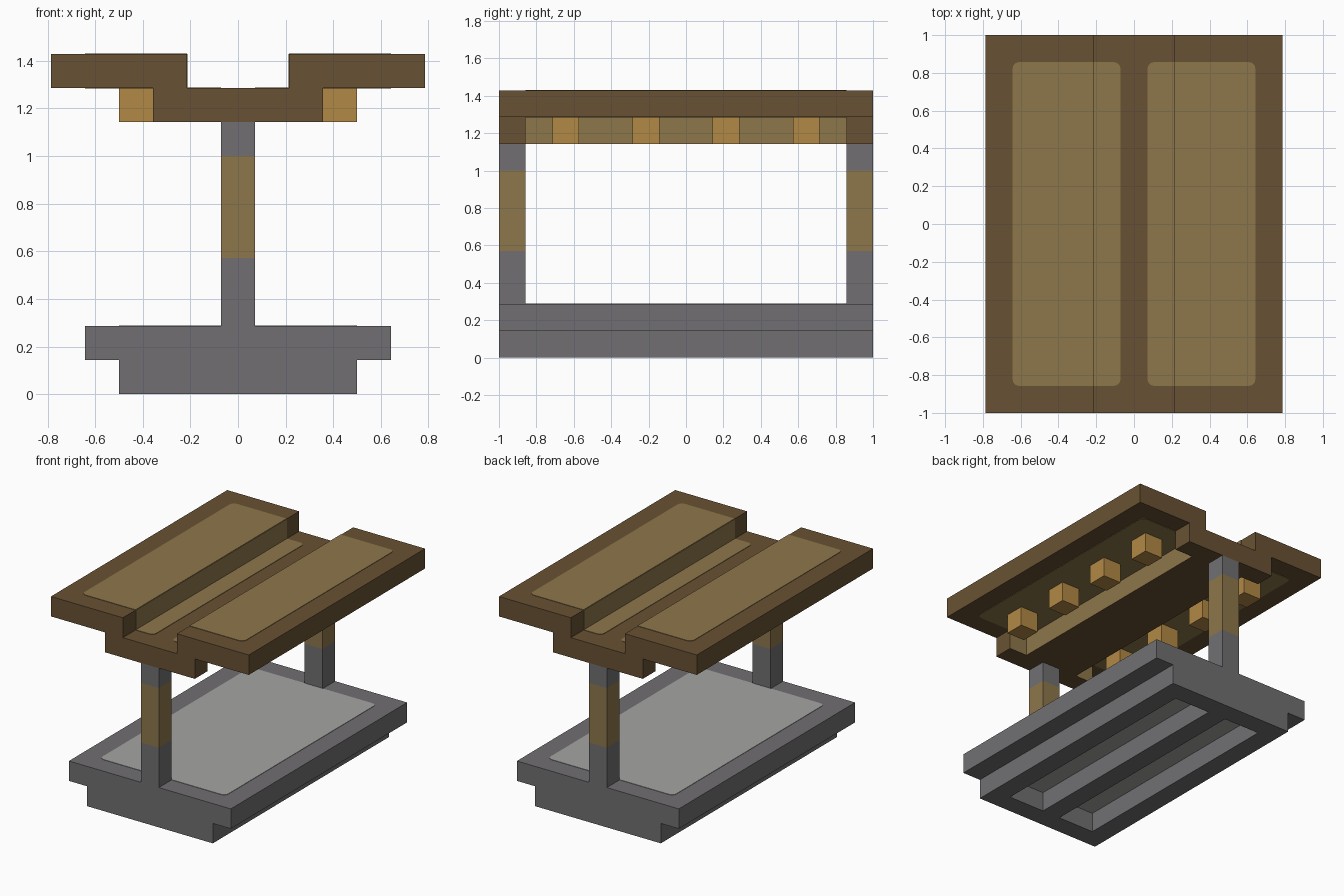
import bpy
import bmesh
import math

U = 1 / 7      # building unit: the model is 14 units long
T = 0.003      # thickness of inlaid plates
R = 0.035      # corner radius of inlaid plates

if "Cube" in bpy.data.objects:
    bpy.data.objects.remove(bpy.data.objects["Cube"], do_unlink=True)


def material(name, rgb):
    m = bpy.data.materials.new(name)
    m.use_nodes = True
    m.diffuse_color = (*rgb, 1)
    bsdf = next(n for n in m.node_tree.nodes if n.type == 'BSDF_PRINCIPLED')
    bsdf.inputs["Base Color"].default_value = (*rgb, 1)
    return m


BROWN = material("dark_wood", (0.139, 0.083, 0.033))
TAN = material("light_wood", (0.27, 0.184, 0.07))
GOLD = material("golden_wood", (0.445, 0.25, 0.06))
GREY = material("grey_stone", (0.165, 0.159, 0.168))
PALE = material("pale_stone", (0.376, 0.376, 0.372))


def finish(name, bm, mats, rule=None):
    """Turn a bmesh into an object; rule picks the material of each face."""
    bmesh.ops.recalc_face_normals(bm, faces=bm.faces)
    bm.normal_update()
    if rule:
        for f in bm.faces:
            f.material_index = rule(f)
    mesh = bpy.data.meshes.new(name)
    bm.to_mesh(mesh)
    bm.free()
    for m in mats:
        mesh.materials.append(m)
    obj = bpy.data.objects.new(name, mesh)
    bpy.context.collection.objects.link(obj)
    return obj


def prism(bm, points, offset):
    face = bm.faces.new([bm.verts.new(p) for p in points])
    ext = bmesh.ops.extrude_face_region(bm, geom=[face])
    verts = [v for v in ext["geom"] if isinstance(v, bmesh.types.BMVert)]
    bmesh.ops.translate(bm, verts=verts, vec=offset)


def box(name, x, y, z, mats, rule=None):
    """Box between unit ranges."""
    bm = bmesh.new()
    corners = [(x[0], y[0]), (x[1], y[0]), (x[1], y[1]), (x[0], y[1])]
    prism(bm, [(a * U, b * U, z[0] * U) for a, b in corners], (0, 0, (z[1] - z[0]) * U))
    return finish(name, bm, mats, rule)


def inlay(name, x, y, z, mat, direction=1, rounded=lambda px: True):
    """Thin horizontal plate whose chosen corners are rounded."""
    bm = bmesh.new()
    pts = []
    for i, (cx, cy) in enumerate([(x[1], y[1]), (x[0], y[1]), (x[0], y[0]), (x[1], y[0])]):
        sx = 1 if cx == x[1] else -1
        sy = 1 if cy == y[1] else -1
        if rounded(cx):
            for k in range(5):
                a = (i + k / 4) * math.pi / 2
                pts.append((cx * U - sx * R + R * math.cos(a),
                            cy * U - sy * R + R * math.sin(a), z * U))
        else:
            pts.append((cx * U, cy * U, z * U))
    prism(bm, pts, (0, 0, direction * T))
    return finish(name, bm, [mat])


def span(side, a, b):
    return tuple(sorted((side * a, side * b)))


SIDES = (("left", 1), ("right", -1))
ENDS = (("front", -1), ("back", 1))
INNER = (-6, 6)

# Stepped base, extruded along its length
half = [(3.5, 0), (3.5, 1), (4.5, 1), (4.5, 2)]
profile = half + [(-px, pz) for px, pz in reversed(half)]
bm = bmesh.new()
prism(bm, [(px * U, -7 * U, pz * U) for px, pz in profile], (0, 14 * U, 0))
base = finish("base", bm, [GREY, PALE])

# Two long recesses underneath, with pale ceilings
for label, s in SIDES:
    cutter = box(label + "_recess_cutter", span(s, 0.5, 2.5), INNER, (-1, 1), [GREY])
    cutter.hide_render = True
    cutter.hide_set(True)
    cutter.display_type = 'WIRE'
    cut = base.modifiers.new(label + "_recess", 'BOOLEAN')
    cut.operation = 'DIFFERENCE'
    cut.solver = 'EXACT'
    cut.object = cutter
    inlay(label + "_recess_ceiling", span(s, 0.5, 2.5), INNER, 1, PALE, -1, lambda px: False)

# Pale floor on top of the base
inlay("base_floor", (-3.5, 3.5), INNER, 2, PALE)

# Banded posts and the cross beams they carry
for label, s in ENDS:
    y = span(s, 6, 7)
    box(label + "_post_foot", (-0.5, 0.5), y, (2, 4), [GREY])
    box(label + "_post_grip", (-0.5, 0.5), y, (4, 7), [TAN])
    box(label + "_post_head", (-0.5, 0.5), y, (7, 8), [GREY])
    box(label + "_cross_beam", (-2.5, 2.5), y, (8, 9), [BROWN, TAN],
        lambda f, s=s: int(f.normal.y * s < -0.5))

# Middle beam with light flanks
box("middle_beam", (-1.5, 1.5), INNER, (8, 9), [BROWN, TAN],
    lambda f: int(abs(f.normal.x) > 0.5))

for label, s in SIDES:
    # Tabletop half with light inlays above, below and on the inner wall
    box(label + "_top", span(s, 1.5, 5.5), (-7, 7), (9, 10), [BROWN])
    outer = span(s, 1.5, 4.5)
    keep = lambda px: abs(px) > 4
    inlay(label + "_top_inlay", outer, INNER, 10, TAN, 1, keep)
    inlay(label + "_underside_inlay", outer, INNER, 9, TAN, -1, keep)
    inlay(label + "_channel_inlay", span(s, 0.5, 1.5), INNER, 9, TAN, 1,
          lambda px: abs(px) < 1)
    box(label + "_channel_wall", span(s, 1.5 - T / U, 1.5), INNER, (9, 10), [TAN])

    # Row of hanging pegs
    for n, y in enumerate((-5, -2, 1, 4)):
        box(f"{label}_peg_{n + 1}", span(s, 2.5, 3.5), (y, y + 1), (8, 9), [GOLD])
